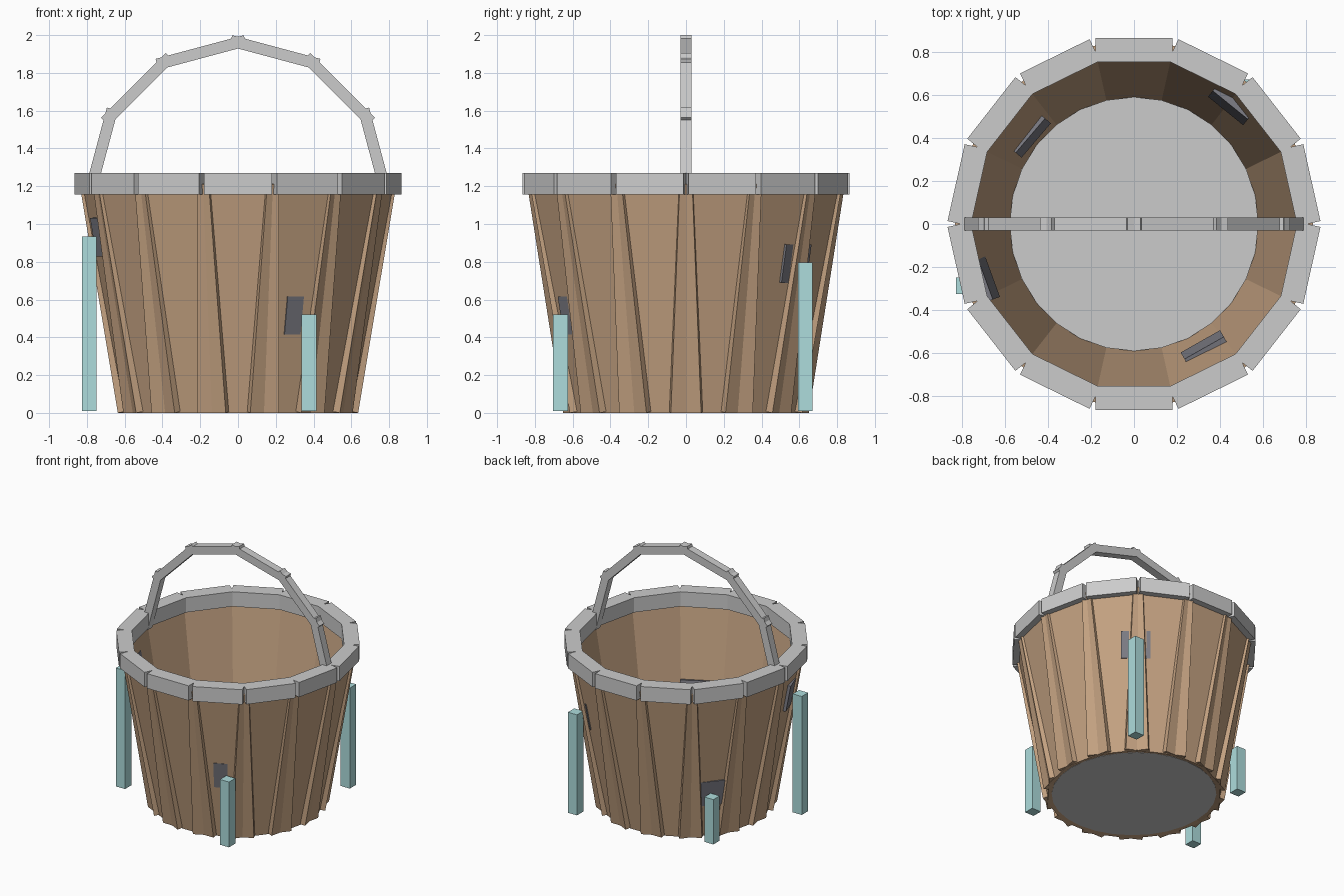
import bpy, bmesh, math
from mathutils import Matrix, Vector

if "Cube" in bpy.data.objects:
    bpy.data.objects.remove(bpy.data.objects["Cube"])

N = 14            # number of staves / rim segments
SQUASH = 0.98     # the tub is very slightly narrower in x
SLOPE = 0.175     # outward lean of the wall per unit of height
LEAN = math.atan(SLOPE)
WALL = 0.615      # distance of the wall's outer face at z = 0


def material(name, rgb):
    m = bpy.data.materials.new(name)
    m.diffuse_color = (*rgb, 1)
    m.use_nodes = True
    m.node_tree.nodes["Principled BSDF"].inputs["Base Color"].default_value = m.diffuse_color
    return m


def add_box(bm, size, matrix):
    bmesh.ops.create_cube(bm, size=1, matrix=matrix @ Matrix.Diagonal((*size, 1)))


def finish(bm, name, mat=None, squash=1.0):
    bmesh.ops.scale(bm, vec=(squash, 1, 1), verts=bm.verts)
    me = bpy.data.meshes.new(name)
    bm.to_mesh(me)
    bm.free()
    ob = bpy.data.objects.new(name, me)
    bpy.context.collection.objects.link(ob)
    if mat:
        me.materials.append(mat)
    return ob


def around(angle, radius, z, lean=0.0):
    """Frame with x outward, y tangent, z up the (leaning) wall."""
    return (Matrix.Rotation(angle, 4, 'Z') @ Matrix.Translation((radius, 0, z))
            @ Matrix.Rotation(lean, 4, 'Y'))


wood = material("wood", (0.55, 0.36, 0.22))
dark = material("dark_patch", (0.2, 0.2, 0.23))
water = material("water", (0.42, 0.72, 0.72))
angles = [(k + 0.5) * math.tau / N for k in range(N)]

# Overlapping flat staves leaning outward
bm = bmesh.new()
thick, length = 0.04, 1.21 / math.cos(LEAN)
for a in angles:
    frame = around(a, WALL, 0, LEAN) @ Matrix.Translation((-thick / 2, 0, length / 2))
    add_box(bm, (thick, 0.445, length), frame)
finish(bm, "staves", wood, SQUASH)

# Rim of straight segments
bm = bmesh.new()
for a in angles:
    add_box(bm, (0.112, 0.366, 0.115), around(a, 0.809, 1.2125))
finish(bm, "rim", None, SQUASH)

# Floor disc
bm = bmesh.new()
bmesh.ops.create_cone(bm, cap_ends=True, segments=28, radius1=0.59, radius2=0.59,
                      depth=0.08, matrix=Matrix.Translation((0, 0, 0.044)))
finish(bm, "floor", None, SQUASH)

# Arched handle of six straight bars that overrun their joints
bm = bmesh.new()
pts = [Vector((0.78 * math.cos(i * math.pi / 6), 0, 1.18 + 0.78 * math.sin(i * math.pi / 6)))
       for i in range(7)]
for p, q in zip(pts, pts[1:]):
    d = q - p
    turn = Matrix.Rotation(math.atan2(d.x, d.z), 4, 'Y')
    add_box(bm, (0.06, 0.06, d.length + 0.08), Matrix.Translation((p + q) / 2) @ turn)
finish(bm, "handle")

# Leaks: a dark patch in the wall and a water stream falling from it
for i, (deg, z) in enumerate([(200, 0.935), (299.5, 0.52), (51, 0.795), (139.5, 0.36)], 1):
    a = math.radians(deg)
    r = 0.58 + 0.18 * z
    bm = bmesh.new()
    add_box(bm, (0.06, 0.21, 0.205), around(a, r, z, LEAN))
    finish(bm, f"leak_patch_{i}", dark)
    bm = bmesh.new()
    spot = Vector(((r + 0.09) * math.cos(a), (r + 0.09) * math.sin(a), z / 2 + 0.005))
    add_box(bm, (0.078, 0.078, z - 0.01), Matrix.Translation(spot))
    finish(bm, f"water_stream_{i}", water)
